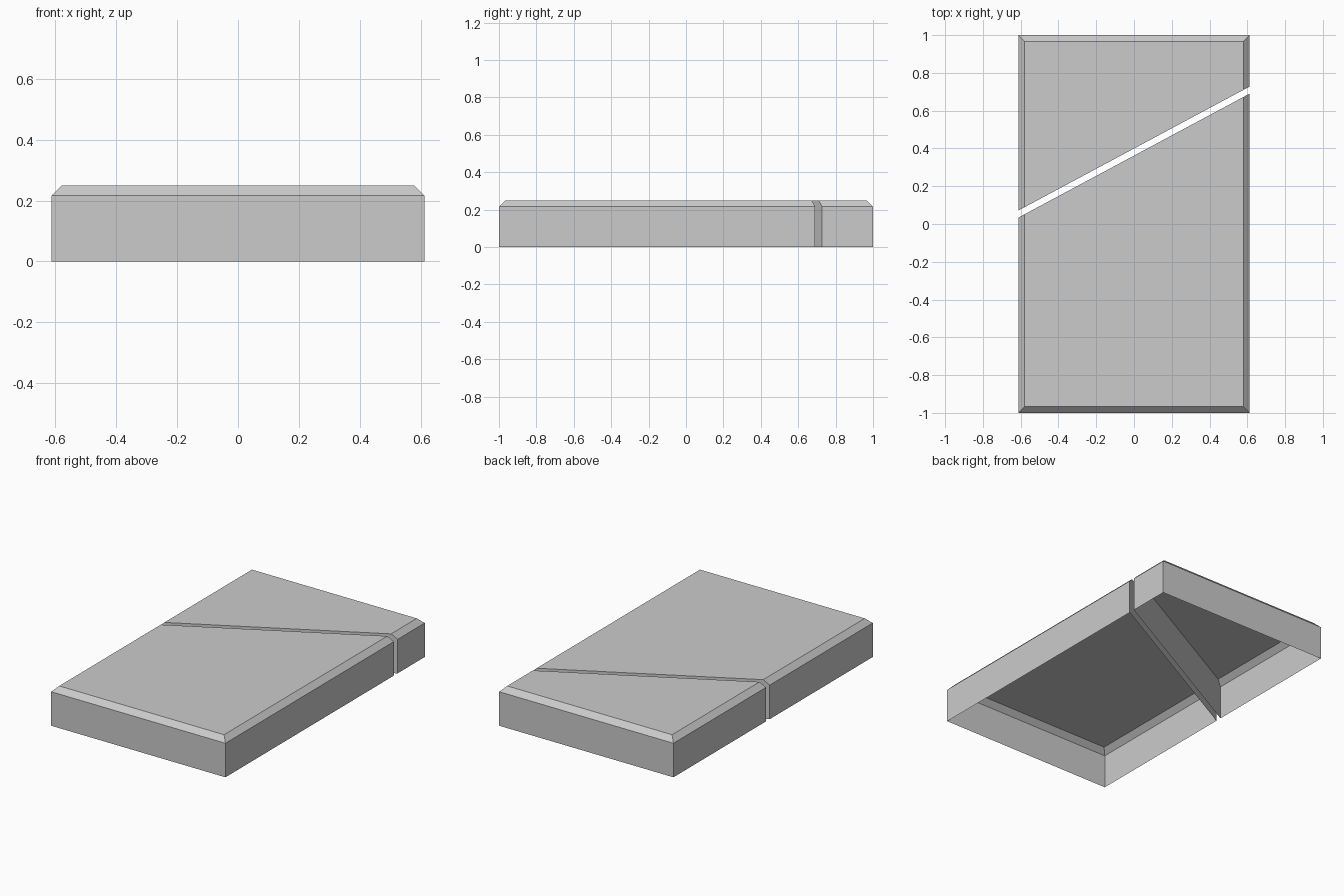
import bpy
import bmesh
from mathutils import Vector

cube = bpy.data.objects.get("Cube")
if cube:
    bpy.data.objects.remove(cube, do_unlink=True)

HALF_X, HALF_Y = 0.612, 1.0
WALL_TOP, TOP, CHAMFER = 0.216, 0.249, 0.033
CUT_LOW, CUT_HIGH, GAP = 0.034, 0.69, 0.0375  # slit edge at each side, and its width in y

grey = bpy.data.materials.new("plain grey")
grey.use_nodes = True
colour = (0.6, 0.6, 0.6, 1)
grey.diffuse_color = colour
grey.node_tree.nodes["Principled BSDF"].inputs["Base Color"].default_value = colour


def ring(bm, inset, z):
    x, y = HALF_X - inset, HALF_Y - inset
    return [bm.verts.new(p) for p in ((-x, -y, z), (x, -y, z), (x, y, z), (-x, y, z))]


def slab_piece(name, cut_offset, keep_back):
    bm = bmesh.new()

    # Straight walls, chamfered rim and flat top
    rings = [ring(bm, 0, 0), ring(bm, 0, WALL_TOP), ring(bm, CHAMFER, TOP)]
    for low, high in zip(rings, rings[1:]):
        for i in range(4):
            j = (i + 1) % 4
            bm.faces.new((low[i], low[j], high[j], high[i]))
    bm.faces.new(rings[-1])
    bm.faces.new(rings[0][::-1])

    # Diagonal cut, closed with a wall
    slope = Vector((2 * HALF_X, CUT_HIGH - CUT_LOW, 0))
    normal = Vector((-slope.y, slope.x, 0)).normalized()
    cut = bmesh.ops.bisect_plane(
        bm, geom=bm.verts[:] + bm.edges[:] + bm.faces[:],
        plane_co=(-HALF_X, CUT_LOW + cut_offset, 0), plane_no=normal,
        clear_inner=keep_back, clear_outer=not keep_back)
    rim = [e for e in cut["geom_cut"] if isinstance(e, bmesh.types.BMEdge)]
    bmesh.ops.contextual_create(bm, geom=rim)
    bmesh.ops.recalc_face_normals(bm, faces=bm.faces[:])

    # Open underside
    bm.normal_update()
    floor = [f for f in bm.faces if f.normal.z < -0.9]
    bmesh.ops.delete(bm, geom=floor, context='FACES')

    mesh = bpy.data.meshes.new(name)
    bm.to_mesh(mesh)
    bm.free()
    mesh.materials.append(grey)
    bpy.context.collection.objects.link(bpy.data.objects.new(name, mesh))


slab_piece("front_slab", 0, False)
slab_piece("back_slab", GAP, True)
